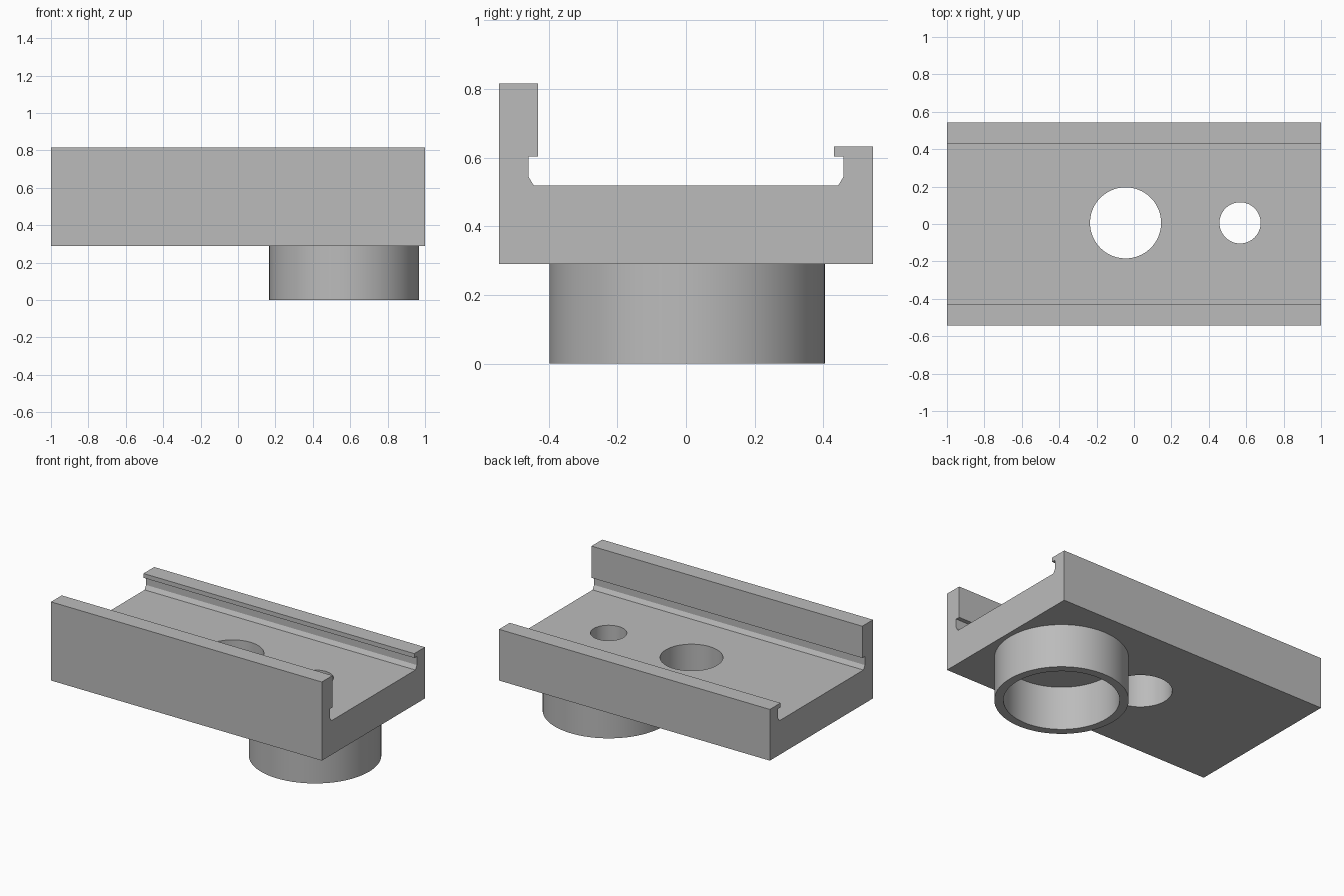
import bpy, bmesh, math
from mathutils import Matrix, Vector

cube = bpy.data.objects.get("Cube")
if cube:
    bpy.data.objects.remove(cube, do_unlink=True)

SEGMENTS = 96
FLOOR = 0.29  # underside of the plate

grey = bpy.data.materials.new("plain_grey")
grey.use_nodes = True
colour = (0.5, 0.5, 0.5, 1)
grey.diffuse_color = colour
grey.node_tree.nodes["Principled BSDF"].inputs["Base Color"].default_value = colour


def add_object(name, bm):
    bmesh.ops.recalc_face_normals(bm, faces=bm.faces)
    mesh = bpy.data.meshes.new(name)
    bm.to_mesh(mesh)
    bm.free()
    mesh.materials.append(grey)
    obj = bpy.data.objects.new(name, mesh)
    bpy.context.collection.objects.link(obj)
    return obj


def activate(obj):
    bpy.ops.object.select_all(action="DESELECT")
    obj.select_set(True)
    bpy.context.view_layer.objects.active = obj


def drill(target, x, y, radius):
    bm = bmesh.new()
    bmesh.ops.create_cone(bm, cap_ends=True, segments=SEGMENTS, radius1=radius,
                          radius2=radius, depth=1,
                          matrix=Matrix.Translation((x, y, 0.4)))
    cutter = add_object("hole_cutter", bm)
    cutter.hide_render = True
    mod = target.modifiers.new("hole", "BOOLEAN")
    mod.operation, mod.solver, mod.object = "DIFFERENCE", "EXACT", cutter
    activate(target)
    bpy.ops.object.modifier_apply(modifier=mod.name)
    bpy.data.objects.remove(cutter, do_unlink=True)


def rail(side, top):
    # Chamfered groove under an overhanging lip, from the bed outwards
    return [(side * y, z) for y, z in
            [(0.443, 0.518), (0.459, 0.545), (0.459, 0.603),
             (0.431, 0.603), (0.431, top), (0.544, top), (0.544, FLOOR)]]


# Channel plate: tall front rail, low back rail
profile = rail(-1, 0.815) + rail(1, 0.632)[::-1]
bm = bmesh.new()
face = bm.faces.new([bm.verts.new((-1, y, z)) for y, z in profile])
ext = bmesh.ops.extrude_face_region(bm, geom=[face])
bmesh.ops.translate(bm, vec=(2, 0, 0),
                    verts=[g for g in ext["geom"] if isinstance(g, bmesh.types.BMVert)])
plate = add_object("channel_plate", bm)
drill(plate, -0.045, 0.006, 0.19)
drill(plate, 0.567, 0.006, 0.11)

# Hollow collar under the plate, open where it meets the underside
bm = bmesh.new()
centre = Vector((0.567, 0.003, 0))
verts = [bm.verts.new(centre + Vector((r, 0, z)))
         for r, z in [(0.401, FLOOR), (0.401, 0), (0.347, 0), (0.347, FLOOR)]]
edges = [bm.edges.new(pair) for pair in zip(verts, verts[1:])]
bmesh.ops.spin(bm, geom=verts + edges, cent=centre, axis=(0, 0, 1),
               angle=math.tau, steps=SEGMENTS, use_merge=True)
bmesh.ops.remove_doubles(bm, verts=bm.verts, dist=0.0001)
collar = add_object("collar", bm)

for obj in (plate, collar):
    activate(obj)
    bpy.ops.object.shade_smooth_by_angle(angle=math.radians(20))
